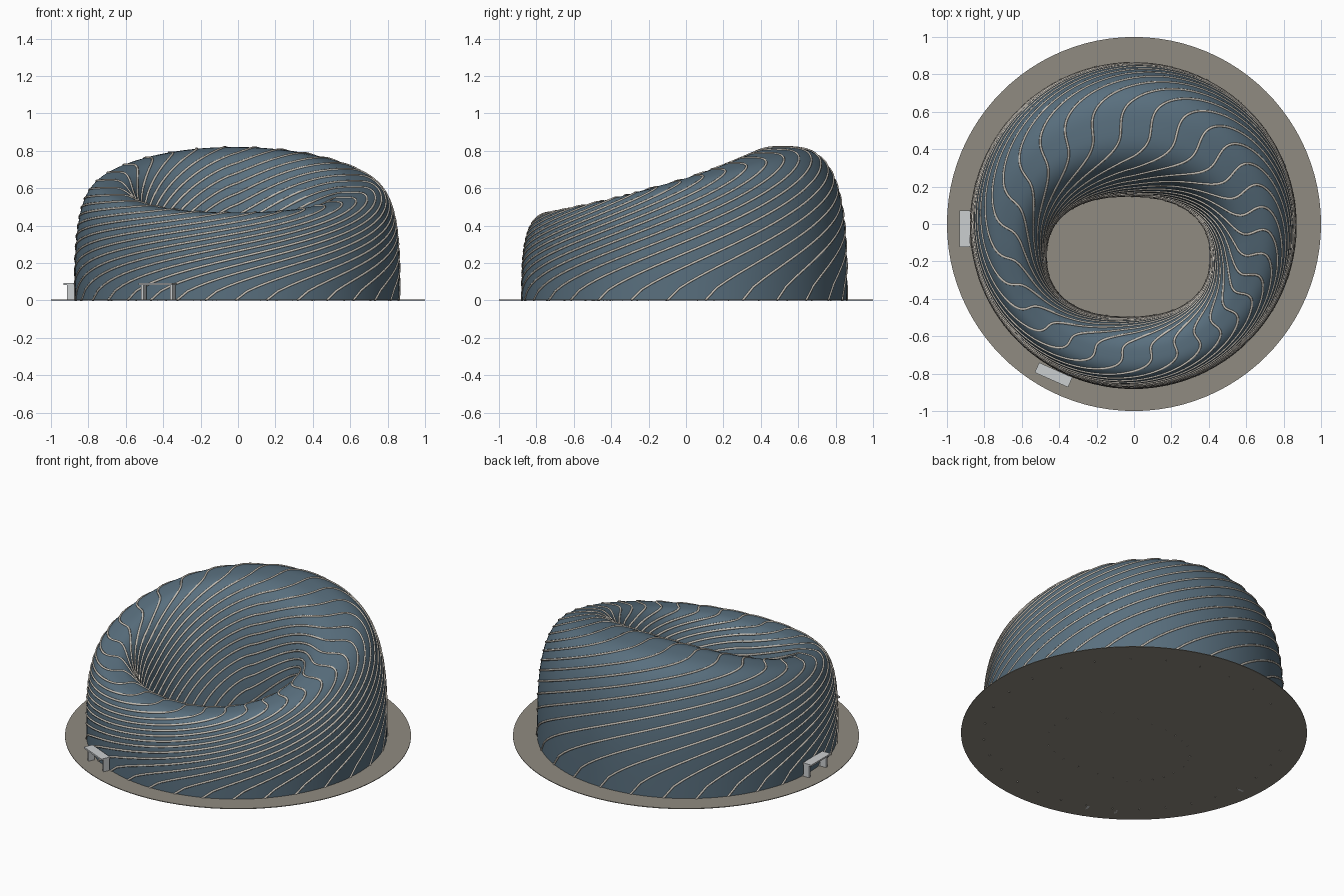
import bpy, bmesh, math
from mathutils import Vector, Matrix

cube = bpy.data.objects.get("Cube")
if cube:
    bpy.data.objects.remove(cube)


def material(name, rgb):
    m = bpy.data.materials.new(name)
    m.use_nodes = True
    m.diffuse_color = (*rgb, 1)
    m.node_tree.nodes["Principled BSDF"].inputs["Base Color"].default_value = (*rgb, 1)
    return m


SLATE = material("slate blue", (0.10, 0.16, 0.21))
BEIGE = material("pale beige", (0.58, 0.54, 0.48))
STONE = material("warm grey stone", (0.28, 0.26, 0.22))
LIGHT = material("light grey", (0.60, 0.62, 0.63))


def add_mesh(name, bm, mat):
    mesh = bpy.data.meshes.new(name)
    bmesh.ops.recalc_face_normals(bm, faces=bm.faces)
    bm.to_mesh(mesh)
    bm.free()
    mesh.materials.append(mat)
    ob = bpy.data.objects.new(name, mesh)
    bpy.context.collection.objects.link(ob)
    return ob


def power(x, e):
    return math.copysign(abs(x) ** e, x)


def section(t, n):
    """Superellipse quarter: sideways reach and height share."""
    a = t * math.pi / 2
    return max(math.cos(a), 0) ** (2 / n), math.sin(a) ** (2 / n)


def shell_point(theta, v):
    """v runs 0 at the outer foot, 1 at the ridge, 2 at the courtyard foot."""
    c, s = math.cos(theta), math.sin(theta)
    outer = Vector((0.868 * c - 0.004, 0.868 * s - 0.008, 0))
    inner = Vector((0.44 * power(c, 0.85) - 0.03, 0.325 * power(s, 0.85) - 0.175, 0))
    ridge = (outer + inner) / 2
    height = 0.645 + 0.175 * s - 0.02 * c * c
    foot, t, n = (outer, v, 3.2) if v <= 1 else (inner, 2 - v, 2.6)
    reach, rise = section(t, n)
    p = ridge.lerp(foot, reach)
    p.z = height * rise
    return p


# Paved disc
bm = bmesh.new()
bmesh.ops.create_cone(bm, cap_ends=True, segments=96, radius1=1, radius2=1, depth=0.004,
                      matrix=Matrix.Translation((0, 0, 0.002)))
add_mesh("paved_disc", bm, STONE)

# Ring-shaped shell with a sloping ridge and an open courtyard
AROUND, ACROSS = 144, 72
bm = bmesh.new()
rings = [[bm.verts.new(shell_point(2 * math.pi * i / AROUND, 2 * j / ACROSS))
          for i in range(AROUND)] for j in range(ACROSS + 1)]
for low, high in zip(rings, rings[1:]):
    for i in range(AROUND):
        k = (i + 1) % AROUND
        bm.faces.new((low[i], low[k], high[k], high[i]))
for f in bm.faces:
    f.smooth = True
add_mesh("shell", bm, SLATE)

# Spiral ribs: they wind with height, so they cross the ridge almost straight
RIBS, STEPS, TWIST = 30, 120, 2.2
curve = bpy.data.curves.new("spiral_ribs", "CURVE")
curve.dimensions = "3D"
curve.bevel_depth = 0.0065
curve.bevel_resolution = 1
curve.materials.append(BEIGE)
for r in range(RIBS):
    phi = 2 * math.pi * r / RIBS
    start = phi - 0.15 * math.cos(phi + math.pi / 4)
    spline = curve.splines.new("POLY")
    spline.points.add(STEPS)
    for j, pt in enumerate(spline.points):
        v = 2 * j / STEPS
        if v <= 1:
            wind = section(v, 3.2)[1] ** 1.5
        else:
            wind = 2 - section(2 - v, 2.6)[1] ** 1.5
        pt.co = (*shell_point(start + TWIST * wind, v), 1)
ribs = bpy.data.objects.new("spiral_ribs", curve)
bpy.context.collection.objects.link(ribs)


# Entrance porches: a roof slab on two side walls
def porch(name, x, y, facing):
    place = Matrix.Translation((x, y, 0)) @ Matrix.Rotation(facing, 4, "Z")
    bm = bmesh.new()
    boxes = [((0, 0, 0.087), (0.058, 0.195, 0.01))]
    boxes += [((-0.01, side * 0.085, 0.042), (0.04, 0.014, 0.084)) for side in (-1, 1)]
    for centre, size in boxes:
        bmesh.ops.create_cube(bm, size=1, matrix=place @ Matrix.Translation(centre)
                              @ Matrix.Diagonal((*size, 1)))
    add_mesh(name, bm, LIGHT)


porch("side_porch", -0.905, -0.025, math.pi)
porch("front_porch", -0.43, -0.807, math.radians(-114))
